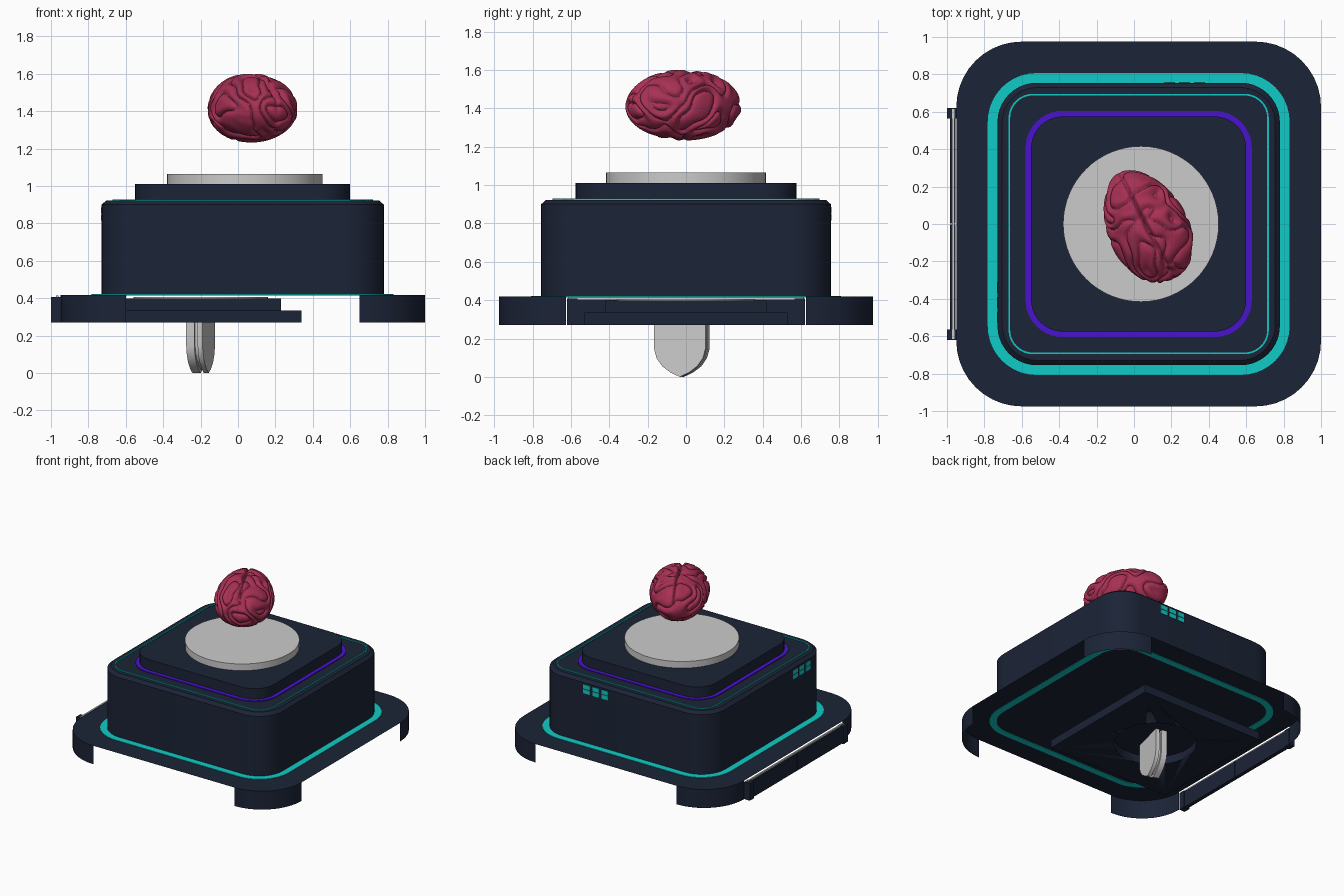
import bpy, bmesh, math
from math import sin, cos, pi, radians
from mathutils import Vector, Matrix, noise

if "Cube" in bpy.data.objects:
    bpy.data.objects.remove(bpy.data.objects["Cube"])


def material(name, rgb):
    m = bpy.data.materials.new(name)
    m.diffuse_color = (*rgb, 1)
    m.use_nodes = True
    m.node_tree.nodes["Principled BSDF"].inputs["Base Color"].default_value = m.diffuse_color
    return m


NAVY = material("navy", (0.011, 0.017, 0.037))
TEAL = material("teal", (0.005, 0.60, 0.57))
PURPLE = material("purple", (0.07, 0.006, 0.63))
WHITE = material("white", (1, 1, 1))
PINK = material("crimson", (0.39, 0.03, 0.09))


def finish(name, bm, mat=None, angle=30, fix=True):
    if fix:
        bmesh.ops.recalc_face_normals(bm, faces=bm.faces)
    me = bpy.data.meshes.new(name)
    bm.to_mesh(me)
    bm.free()
    ob = bpy.data.objects.new(name, me)
    bpy.context.collection.objects.link(ob)
    if mat:
        me.materials.append(mat)
    me.shade_smooth()
    me.set_sharp_from_angle(angle=radians(angle))
    return ob


def rounded(cx, cy, h, r, n=10):
    """Rounded square outline, n segments per corner."""
    out = []
    for k, (sx, sy) in enumerate(((1, 1), (-1, 1), (-1, -1), (1, -1))):
        for i in range(n + 1):
            a = (k + i / n) * pi / 2
            out.append((cx + sx * (h - r) + r * cos(a), cy + sy * (h - r) + r * sin(a)))
    return out


def circle(cx, cy, r, n=64):
    return [(cx + r * cos(2 * pi * i / n), cy + r * sin(2 * pi * i / n)) for i in range(n)]


def loft(name, sections, mat=None, ring=False):
    """Skin a stack of (outline, z); ring closes it on itself, otherwise it is capped."""
    bm = bmesh.new()
    loops = [[bm.verts.new((x, y, z)) for x, y in pts] for pts, z in sections]
    pairs = list(zip(loops, loops[1:]))
    if ring:
        pairs.append((loops[-1], loops[0]))
    for a, b in pairs:
        for i in range(len(a)):
            j = (i + 1) % len(a)
            bm.faces.new((a[i], a[j], b[j], b[i]))
    if not ring:
        bm.faces.new(loops[0])
        bm.faces.new(loops[-1])
    return finish(name, bm, mat)


def band(name, cx, h_out, r_out, h_in, r_in, z0, z1, mat):
    o, i = rounded(cx, 0, h_out, r_out), rounded(cx, 0, h_in, r_in)
    return loft(name, [(o, z0), (o, z1), (i, z1), (i, z0)], mat, True)


def box(name, x0, x1, y0, y1, z0, z1, mat=None):
    bm = bmesh.new()
    size = Matrix.Diagonal((x1 - x0, y1 - y0, z1 - z0, 1))
    mid = Matrix.Translation(((x0 + x1) / 2, (y0 + y1) / 2, (z0 + z1) / 2))
    bmesh.ops.create_cube(bm, size=1, matrix=mid @ size)
    return finish(name, bm, mat)


CX = 0.025

# Thin base plate with skirts hanging only at its rounded corners
N = 10
plate = rounded(CX, 0, 0.975, 0.35, N)
bm = bmesh.new()
bm.faces.new([bm.verts.new((x, y, 0.418)) for x, y in plate])
finish("base_plate", bm, NAVY, fix=False)
for k in range(4):
    bm = bmesh.new()
    arc = plate[k * (N + 1):(k + 1) * (N + 1)]
    cols = [(bm.verts.new((x, y, 0.27)), bm.verts.new((x, y, 0.418))) for x, y in arc]
    for (a, b), (c, d) in zip(cols, cols[1:]):
        bm.faces.new((a, c, d, b))
    finish("corner_skirt_%d" % (k + 1), bm, NAVY, fix=False)
band("base_glow_ring", CX, 0.807, 0.26, 0.755, 0.21, 0.414, 0.422, TEAL)

# Main body with chamfered rim, raised platform and disc
body = rounded(CX, 0, 0.755, 0.21)
loft("body", [(body, 0.42), (body, 0.9), (rounded(CX, 0, 0.73, 0.19), 0.922)], NAVY)
band("rim_light_line", CX, 0.696, 0.13, 0.687, 0.121, 0.918, 0.929, TEAL)
band("platform_glow_ring", CX, 0.605, 0.20, 0.572, 0.17, 0.918, 0.929, PURPLE)
top = rounded(CX, 0, 0.575, 0.17)
loft("platform", [(top, 0.92), (top, 1.012)], NAVY)
disc = circle(0.037, 0, 0.416)
loft("top_disc", [(disc, 1.01), (disc, 1.065)])

# Vent lights: three columns by two rows on the back and left faces
for c in range(3):
    for r in range(2):
        z = 0.815 + r * 0.038
        x = 0.16 + c * 0.08
        box("back_vent", x, x + 0.06, 0.745, 0.758, z, z + 0.033, TEAL)
        y = -0.53 + c * 0.08
        box("left_vent", -0.733, -0.72, y, y + 0.06, z, z + 0.033, TEAL)

# Left side bar in two halves with end lugs and a light strip above
for s, side in ((1, "back"), (-1, "front")):
    y0, y1 = sorted((s * 0.003, s * 0.6))
    box("side_bar_" + side, -0.985, -0.955, y0, y1, 0.27, 0.403, NAVY)
    y0, y1 = sorted((s * 0.565, s * 0.62))
    box("bar_lug_" + side, -1.0, -0.95, y0, y1, 0.27, 0.408, NAVY)
box("bar_light_strip", -0.972, -0.96, -0.615, 0.615, 0.403, 0.414, WHITE)

# Stepped under slab with a round recess
UX = -0.2
slab = box("under_slab", UX - 0.54, UX + 0.54, -0.53, 0.53, 0.27, 0.335, NAVY)
box("under_step", UX - 0.43, UX + 0.43, -0.42, 0.42, 0.335, 0.398, NAVY)
hole = circle(UX, 0, 0.3)
cutter = loft("recess_cutter", [(hole, 0.2), (hole, 0.4)])
cutter.hide_render = True
cutter.hide_viewport = True
cut = slab.modifiers.new("recess", "BOOLEAN")
cut.operation = "DIFFERENCE"
cut.solver = "EXACT"
cut.object = cutter
under = circle(UX, 0, 0.36)
loft("under_disc", [(under, 0.397), (under, 0.406)])


# Layered shield hanging below the slab
def shield(name, half, z_tip, z_top, x0, x1):
    h = z_top - z_tip
    right = [(half, z_top), (half, z_tip + 0.45 * h), (0.9 * half, z_tip + 0.3 * h),
             (0.68 * half, z_tip + 0.17 * h), (0.36 * half, z_tip + 0.07 * h)]
    prof = right + [(0, z_tip)] + [(-y, z) for y, z in reversed(right)]
    bm = bmesh.new()
    a, b = ([bm.verts.new((x, y, z)) for y, z in prof] for x in (x0, x1))
    bm.faces.new(a)
    bm.faces.new(b)
    for i in range(len(a)):
        j = (i + 1) % len(a)
        bm.faces.new((a[i], a[j], b[j], b[i]))
    ob = finish(name, bm)
    ob.location = (UX, -0.022, 0)
    ob.rotation_euler.z = radians(-14)


shield("shield_back", 0.138, 0.0, 0.325, -0.045, 0.0)
shield("shield_middle", 0.122, 0.02, 0.31, -0.005, 0.02)
shield("shield_front", 0.138, 0.0, 0.325, 0.018, 0.045)

# Folded brain floating above the disc
bm = bmesh.new()
bmesh.ops.create_icosphere(bm, subdivisions=7, radius=1)
off = Vector((3.1, 7.7, 1.3))
for v in bm.verts:
    d = v.co.normalized()
    p = Vector((d.x * 0.205, d.y * 0.31, d.z * (0.185 if d.z > 0 else 0.165)))
    p.x *= 1 - 0.12 * d.y                       # narrower towards one end
    q = p * 6.5 + off
    warp = noise.noise_vector(q * 0.8) * 0.5
    n = noise.noise(q + warp)
    fold = abs(sin(n * 7.5 + 0.4)) ** 0.6       # winding ridges and grooves
    fissure = math.exp(-(d.x / 0.05) ** 2) * max(0, d.z + 0.2)
    v.co = p + d * (0.022 * (fold - 0.5) - 0.022 * fissure)
brain = finish("brain", bm, PINK, angle=180)
brain.location = (0.068, -0.01, 1.408)
brain.rotation_euler.z = radians(27)
